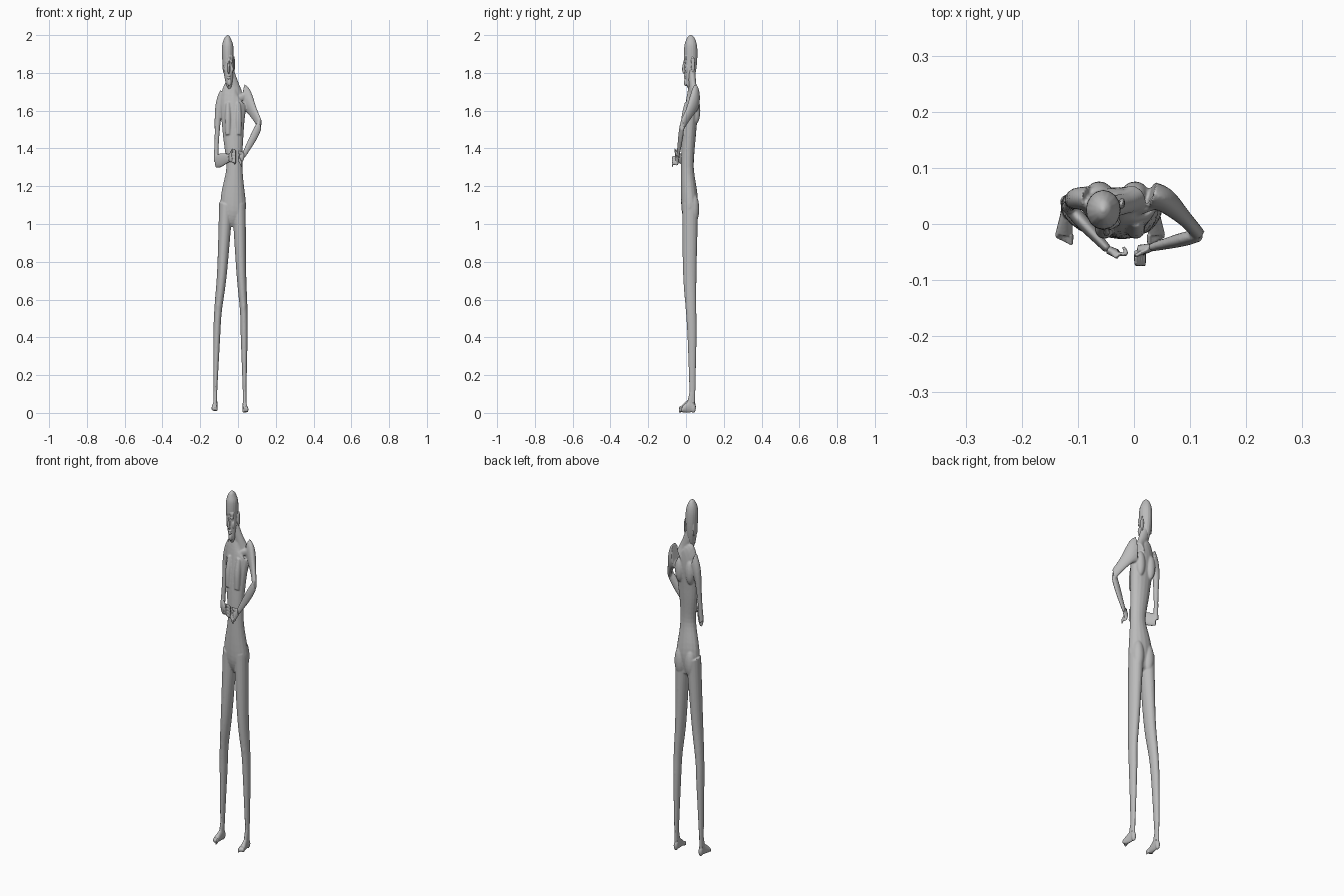
import bpy
import bmesh
from math import cos, sin, tau
from mathutils import Matrix, Vector

TALL = 3        # cross-sections of level limbs are this much taller than wide
MIDDLE = -.025  # the trunk stands a little to its right

cube = bpy.data.objects.get("Cube")
if cube:
    bpy.data.objects.remove(cube)

grey = bpy.data.materials.new("clay grey")
grey.use_nodes = True
colour = (.5, .5, .5, 1)
grey.diffuse_color = colour
grey.node_tree.nodes["Principled BSDF"].inputs["Base Color"].default_value = colour


def spline(points, steps):
    """Smooth run through control points of any dimension."""
    points = [Vector(point) for point in points]
    run = []
    for index in range(len(points) - 1):
        start, end = points[index], points[index + 1]
        leave = (end - points[max(index - 1, 0)]) / 2
        arrive = (points[min(index + 2, len(points) - 1)] - start) / 2
        for step in range(steps):
            t = step / steps
            ease = t * t * (3 - 2 * t)
            run.append(start.lerp(end, ease) + leave * t * (1 - t) ** 2
                       - arrive * t * t * (1 - t))
    return run + [points[-1]]


def tube(bm, points, steps=6, sides=16):
    """Sweep an ellipse along (x, y, z, side radius, depth radius)."""
    run = spline([p if len(p) > 4 else (*p, p[-1]) for p in points], steps)
    path = [Vector((x, y, z / TALL)) for x, y, z, wide, deep in run]
    overall = (path[-1] - path[0]).normalized()
    level = abs(overall.y) > .8
    guide = Vector((0, not level, level))
    rings = []
    for index, (x, y, z, wide, deep) in enumerate(run):
        ahead = path[min(index + 1, len(path) - 1)]
        along = (ahead - path[max(index - 1, 0)]).normalized()
        side = guide.cross(along).normalized()
        depth = along.cross(side)
        ring = []
        for corner in range(sides):
            angle = tau * corner / sides
            offset = side * cos(angle) * wide + depth * sin(angle) * deep
            offset.z *= TALL
            ring.append(bm.verts.new(Vector((x, y, z)) + offset))
        rings.append(ring)
    for low, high in zip(rings, rings[1:]):
        for corner in range(sides):
            bm.faces.new((low[corner - 1], low[corner],
                          high[corner], high[corner - 1]))
    bm.faces.new(rings[0][::-1])
    bm.faces.new(rings[-1])


def ball(bm, centre, size):
    place = Matrix.Translation(centre) @ Matrix.Diagonal((*size, 1))
    bmesh.ops.create_icosphere(bm, subdivisions=3, radius=1, matrix=place)


def fingers(bm, knuckle, spread, reach, curl, thickness):
    """Four fingers side by side, each reaching out and curling over."""
    for number in range(4):
        root = knuckle + spread * number
        tip = root + reach
        tube(bm, [(*root, thickness), (*tip, thickness),
                  (*(tip + curl), thickness * .8)], sides=10)


def finish(bm, name, voxel, smooth):
    """Fuse the overlapping volumes into one soft skin."""
    bmesh.ops.recalc_face_normals(bm, faces=bm.faces)
    mesh = bpy.data.meshes.new(name)
    bm.to_mesh(mesh)
    bm.free()
    mesh.materials.append(grey)
    obj = bpy.data.objects.new(name, mesh)
    bpy.context.collection.objects.link(obj)
    fuse = obj.modifiers.new("fuse", "REMESH")
    fuse.mode = "VOXEL"
    fuse.voxel_size = voxel
    fuse.use_smooth_shade = True
    soften = obj.modifiers.new("soften", "SMOOTH")
    soften.iterations = smooth


# Torso from crotch to shoulders, then the leaning neck
body = bmesh.new()
tube(body, [(MIDDLE, .03, 1, .03, .02), (MIDDLE, .02, 1.1, .068, .044),
            (MIDDLE + .006, .007, 1.3, .043, .034),
            (MIDDLE, .018, 1.5, .057, .036), (MIDDLE, .035, 1.65, .066, .032),
            (-.015, .042, 1.72, .02)])
tube(body, [(0, .045, 1.66, .026), (-.015, .037, 1.72, .019),
            (-.045, .03, 1.8, .02)])

# Paired masses: breasts, shoulder blades, buttocks, collarbones
for sign in (-1, 1):
    breast = MIDDLE + sign * .028
    tube(body, [(breast, .005, 1.63, .012), (breast, -.008, 1.55, .017),
                (breast, -.012, 1.47, .014)])
    ball(body, (MIDDLE - .005 + sign * .032, .052, 1.6), (.025, .024, .07))
    ball(body, (MIDDLE + sign * .032, .038, 1.08), (.031, .032, .085))
    tube(body, [(MIDDLE, .008, 1.65, .005),
                (MIDDLE + sign * .07, .035, 1.68, .006)])

# Legs share one outline and differ in where hip, knee and ankle stand
for hip, knee, ankle in ((-.064, -.105, -.12), (.005, .03, .035)):
    tube(body, [(hip, .022, 1.1, .036, .042),
                ((hip + knee) / 2, .02, .75, .026, .036),
                (knee, .027, .55, .02, .028),
                ((knee + ankle) / 2, .032, .4, .018, .024),
                (ankle, .034, .1, .0095, .015), (ankle, .036, .03, .01)])
    ball(body, (knee, .008, .57), (.012, .012, .04))

# Right arm hangs and folds low; left arm swings out at the elbow
right_elbow = Vector((-.117, .03, 1.33))
left_elbow = Vector((.117, -.02, 1.525))
right_wrist = Vector((-.046, -.046, 1.35))
left_wrist = Vector((.03, -.042, 1.365))
tube(body, [(-.08, .045, 1.66, .022), (-.103, .045, 1.6, .019),
            (-.112, .037, 1.45, .012), (*right_elbow, .0125)])
tube(body, [(.03, .052, 1.67, .024), (.055, .042, 1.65, .022),
            (.09, .01, 1.58, .014), (*left_elbow, .0115)])
for elbow, wrist in ((right_elbow, right_wrist), (left_elbow, left_wrist)):
    tube(body, [(*elbow, .011), (*elbow.lerp(wrist, .35), .0125),
                (*wrist, .0075)])
finish(body, "body", .0035, 6)

# Head: jaw, long skull and rounded crown
head = bmesh.new()
tube(head, [(-.044, .006, 1.73, .009), (-.047, .015, 1.77, .021, .024),
            (-.053, .024, 1.86, .029, .034), (-.055, .025, 1.94, .03, .034),
            (-.055, .025, 1.985, .016, .02), (-.055, .025, 2, .003)])

# Face: nose, lips, chin, then paired eyes, brows, cheeks and ears
face = Vector((-.049, -.005, 1.78))
nose_tip = face + Vector((0, -.01, .04))
tube(head, [(face.x, -.006, 1.87, .004), (*nose_tip, .006),
            (face.x, face.y, 1.81, .005)])
for lip in (-.006, .006):
    ball(head, face + Vector((0, 0, lip)), (.01, .006, .007))
ball(head, face + Vector((.003, .003, -.03)), (.01, .009, .02))
for sign in (-1, 1):
    ball(head, (face.x + sign * .013, -.002, 1.86), (.007, .006, .01))
    tube(head, [(face.x + sign * .004, -.008, 1.88, .004),
                (face.x + sign * .022, .003, 1.88, .004)])
    ball(head, (face.x + sign * .018, .004, 1.82), (.007, .009, .02))
    ball(head, (face.x + sign * .028, .037, 1.845), (.005, .01, .045))
finish(head, "head", .002, 3)

# Right hand: fingers folded inwards, thumb raised
hand = bmesh.new()
palm = right_wrist + Vector((.016, -.007, .01))
tube(hand, [(*right_wrist, .0075), (*palm, .011, .008)])
fingers(hand, palm + Vector((0, 0, -.025)), Vector((0, 0, .017)),
        Vector((.016, 0, -.004)), Vector((-.005, .012, -.01)), .0035)
thumb = palm + Vector((0, -.007, .035))
tube(hand, [(*right_wrist, .005), (*thumb, .003)])
finish(hand, "right_hand", .0018, 2)

# Left hand: palm turned down, fingers reaching forwards
hand = bmesh.new()
palm = left_wrist + Vector((-.02, -.005, -.028))
tube(hand, [(*left_wrist, .0075), (*palm, .01)])
fingers(hand, palm + Vector((-.006, 0, .01)), Vector((.0045, 0, -.009)),
        Vector((0, -.022, .003)), Vector((.001, -.003, -.02)), .0036)
thumb = palm + Vector((-.008, -.01, .045))
tube(hand, [(*left_wrist, .005), (*thumb, .003)])
finish(hand, "left_hand", .0018, 2)

# Feet: heel, ankle, sloping instep and five toes; the right one is lifted
for name, ankle, lift, inner in (("right", -.12, .008, 1), ("left", .035, 0, -1)):
    foot = bmesh.new()
    ball_of_foot = Vector((ankle - inner * .005, -.02, .018 + lift))
    ball(foot, (ankle, .039, .026 + lift), (.0115, .013, .026))
    tube(foot, [(ankle, .035, .11, .0095, .014), (ankle, .02, .035, .01, .015)])
    tube(foot, [(ankle, .04, .04 + lift, .011), (ankle, .02, .035 + lift, .011),
                (*ball_of_foot, .0155, .0055)])
    for number in range(5):
        size = .0035 if number else .0048
        root = ball_of_foot + Vector((inner * (.0125 - number * .006), 0, 0))
        tip = root + Vector((0, -.017 + number * .003, -.006))
        tube(foot, [(*root, size), (*tip, size * .8)], sides=10)
    finish(foot, name + "_foot", .002, 3)
